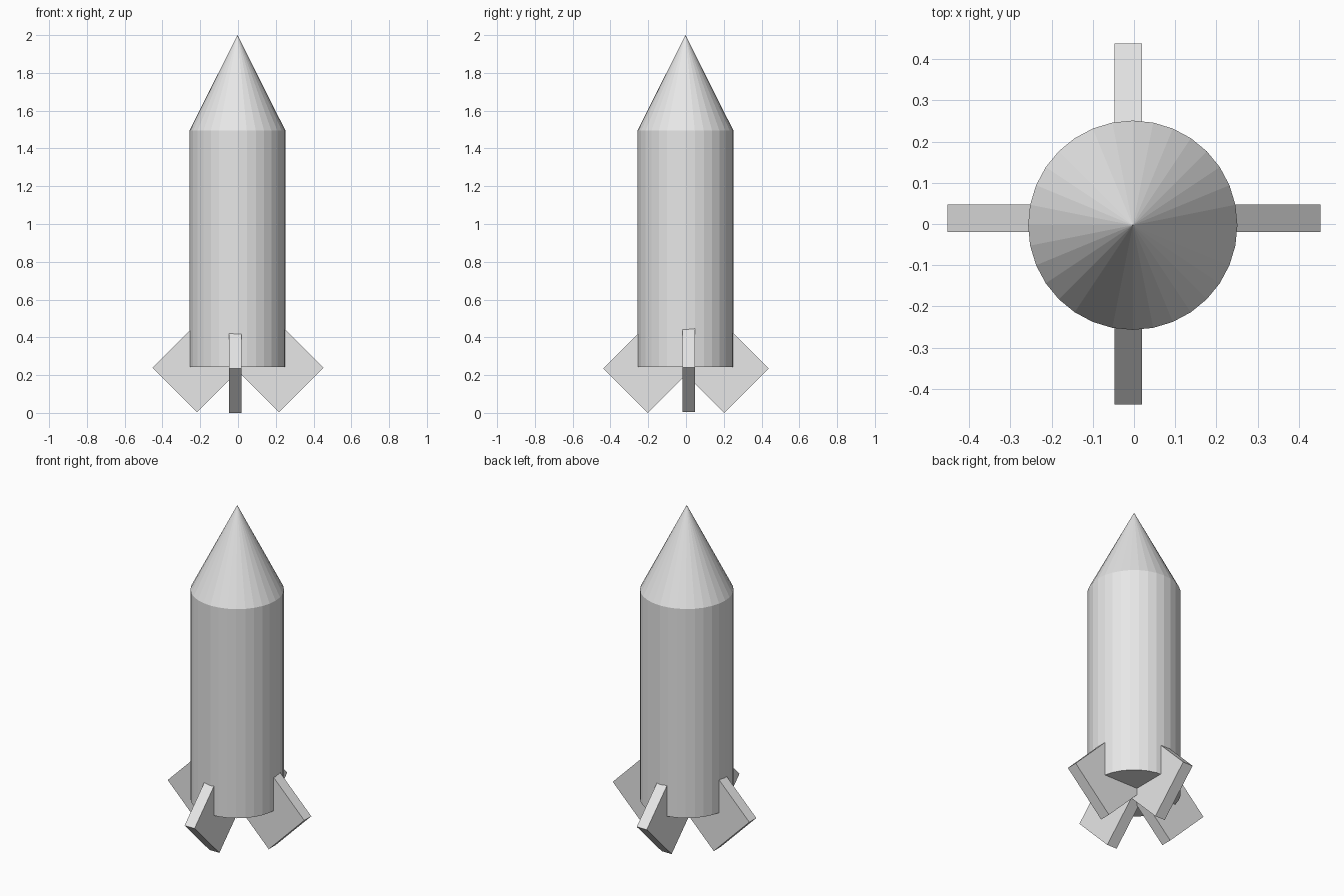
import bpy
import math

if "Cube" in bpy.data.objects:
    bpy.data.objects.remove(bpy.data.objects["Cube"])

grey = bpy.data.materials.new("light_grey")
grey.diffuse_color = (0.8, 0.8, 0.8, 1)
grey.use_nodes = True
grey.node_tree.nodes["Principled BSDF"].inputs["Base Color"].default_value = grey.diffuse_color

SIDES = 32
RADIUS = 0.254
CX, CY = -0.003, -0.003      # body axis
BASE, SHOULDER, TIP = 0.243, 1.495, 2.0


def finish(name):
    obj = bpy.context.object
    obj.name = name
    obj.data.materials.clear()
    obj.data.materials.append(grey)
    return obj


# Cylindrical hull
bpy.ops.mesh.primitive_cylinder_add(
    vertices=SIDES, radius=RADIUS, depth=SHOULDER - BASE,
    location=(CX, CY, (BASE + SHOULDER) / 2))
finish("hull")

# Pointed nose
bpy.ops.mesh.primitive_cone_add(
    vertices=SIDES, radius1=RADIUS, radius2=0, depth=TIP - SHOULDER,
    location=(CX, CY, (SHOULDER + TIP) / 2))
finish("nose_cone")


# Four square fins, each a slab standing on its corner
def fin(name, location, along_x):
    side, thick = 0.333, 0.066
    bpy.ops.mesh.primitive_cube_add(size=1, location=location)
    obj = finish(name)
    obj.scale = (side, thick, side) if along_x else (thick, side, side)
    obj.rotation_euler[1 if along_x else 0] = math.radians(45)


FIN_Z = 0.333 * math.sqrt(0.5)
for sign, label in ((1, "right"), (-1, "left")):
    fin(label + "_fin", (sign * 0.217, 0.014, FIN_Z + 0.004), True)
for sign, label in ((1, "back"), (-1, "front")):
    fin(label + "_fin", (-0.014, sign * 0.203, FIN_Z), False)
